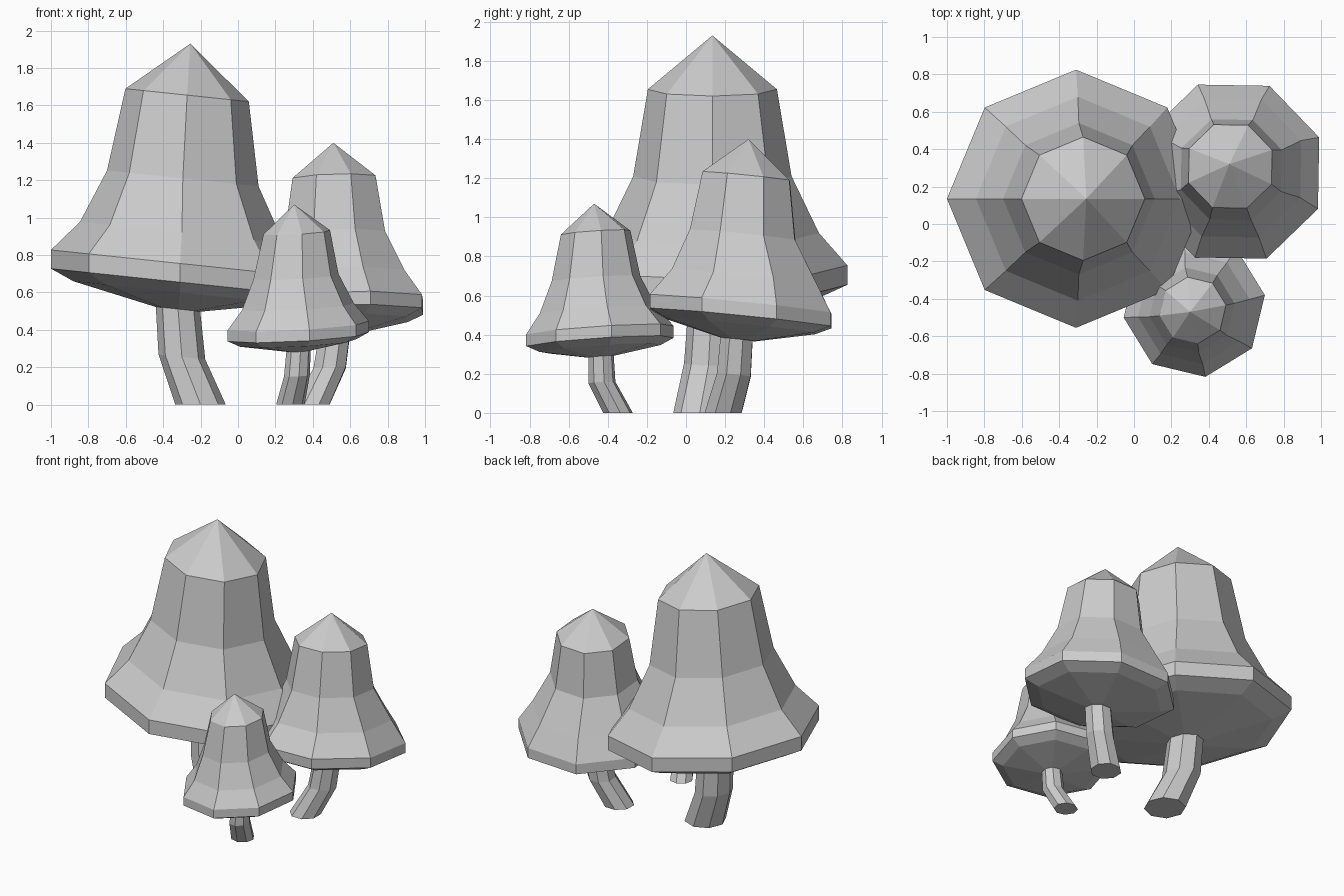
import bpy, bmesh
from math import cos, sin, radians, tau

SIDES = 8


def loft(name, rings, phase, apex=None):
    """Skin octagonal rings (x, y, z, radius, slope_x, slope_y); ends capped or pointed."""
    bm = bmesh.new()
    loops = []
    for x, y, z, r, sx, sy in rings:
        loop = []
        for i in range(SIDES):
            a = radians(phase) + tau * i / SIDES
            dx, dy = r * cos(a), r * sin(a)
            loop.append(bm.verts.new((x + dx, y + dy, z + sx * dx + sy * dy)))
        loops.append(loop)
    for lo, hi in zip(loops, loops[1:]):
        for i in range(SIDES):
            j = (i + 1) % SIDES
            bm.faces.new((lo[i], lo[j], hi[j], hi[i]))
    bm.faces.new(loops[0][::-1])
    if apex:
        tip = bm.verts.new(apex)
        for i in range(SIDES):
            bm.faces.new((loops[-1][i], loops[-1][(i + 1) % SIDES], tip))
    else:
        bm.faces.new(loops[-1])
    bmesh.ops.recalc_face_normals(bm, faces=bm.faces)
    mesh = bpy.data.meshes.new(name)
    bm.to_mesh(mesh)
    bm.free()
    obj = bpy.data.objects.new(name, mesh)
    bpy.context.collection.objects.link(obj)


def mushroom(name, phase, slope, cap, apex, stem):
    loft(name + "_cap", [(*p, *slope) for p in cap], phase, apex)
    # the foot sits flat on the ground, upper stem rings lean with the cap
    loft(name + "_stem",
         [(*p, *((0, 0) if i == 0 else slope)) for i, p in enumerate(stem)], phase)


# Cap rings: gill centre, gill, lower rim, upper rim, flare, waist, shoulder
mushroom("large_mushroom", 0, (-0.105, 0),
         [(-0.32, 0.135, 0.51, 0.12), (-0.31, 0.135, 0.60, 0.57),
          (-0.31, 0.135, 0.655, 0.69), (-0.31, 0.135, 0.755, 0.69),
          (-0.30, 0.135, 0.92, 0.545), (-0.295, 0.135, 1.21, 0.405),
          (-0.272, 0.135, 1.655, 0.33)],
         (-0.255, 0.135, 1.93),
         [(-0.20, 0.07, 0, 0.135), (-0.30, 0.115, 0.255, 0.125),
          (-0.323, 0.13, 0.54, 0.118)])

mushroom("medium_mushroom", 21.5, (0.03, -0.1),
         [(0.525, 0.27, 0.375, 0.09), (0.525, 0.28, 0.445, 0.41),
          (0.525, 0.28, 0.485, 0.50), (0.525, 0.28, 0.555, 0.50),
          (0.522, 0.30, 0.695, 0.40), (0.52, 0.29, 0.91, 0.29),
          (0.515, 0.308, 1.21, 0.24)],
         (0.51, 0.32, 1.40),
         [(0.395, 0.19, 0, 0.102), (0.49, 0.245, 0.195, 0.093),
          (0.52, 0.26, 0.40, 0.088)])

mushroom("small_mushroom", 9, (0.055, 0.065),
         [(0.325, -0.44, 0.287, 0.066), (0.322, -0.44, 0.33, 0.315),
          (0.322, -0.44, 0.363, 0.382), (0.322, -0.44, 0.423, 0.382),
          (0.32, -0.45, 0.525, 0.302), (0.31, -0.46, 0.685, 0.23),
          (0.314, -0.462, 0.922, 0.18)],
         (0.30, -0.47, 1.07),
         [(0.28, -0.348, 0, 0.077), (0.315, -0.43, 0.155, 0.07),
          (0.325, -0.435, 0.31, 0.065)])
